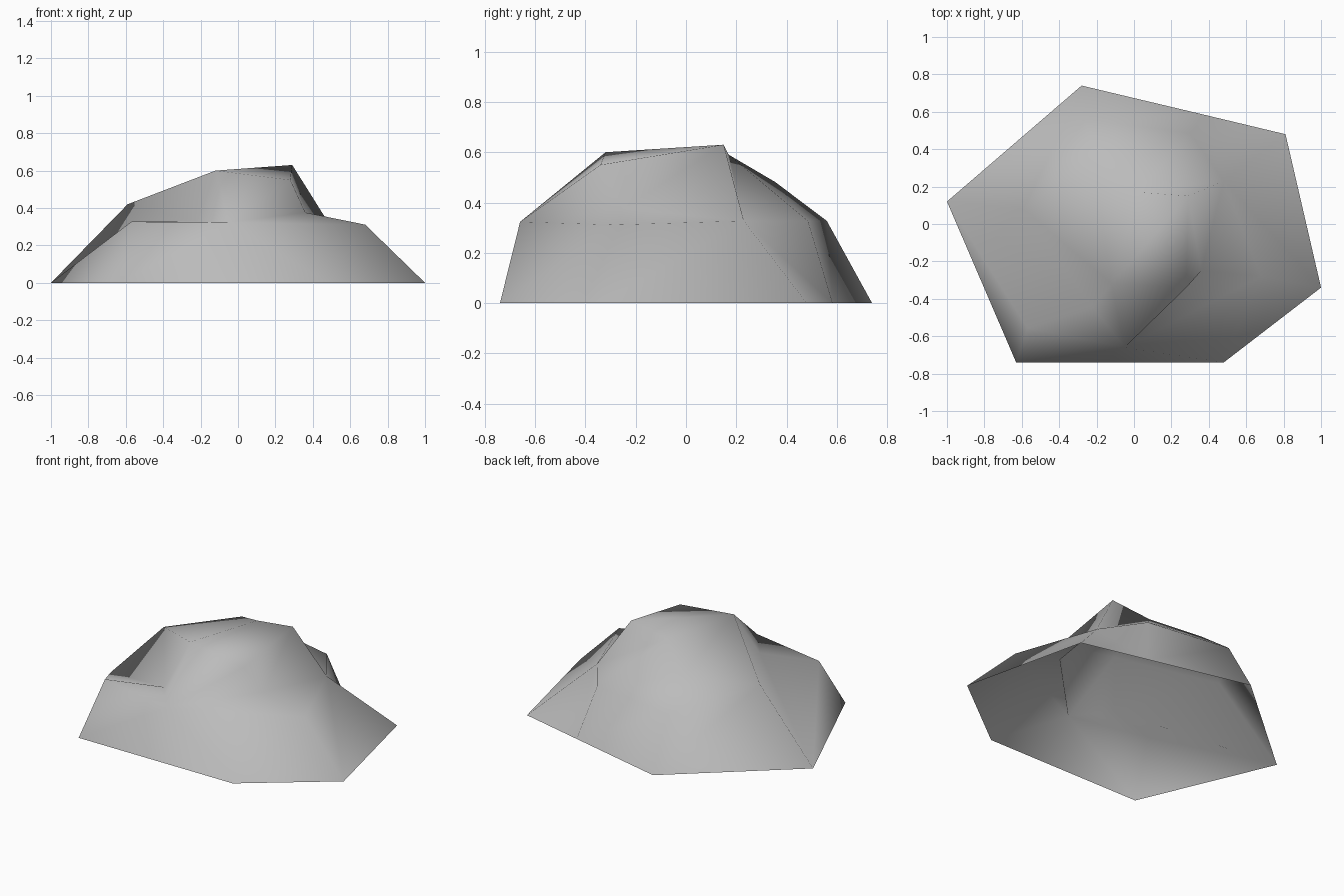
import bpy
import bmesh

default_cube = bpy.data.objects.get("Cube")
if default_cube:
    bpy.data.objects.remove(default_cube, do_unlink=True)

# One stone colour
stone = bpy.data.materials.new("grey_stone")
stone.use_nodes = True
stone_colour = (0.5, 0.5, 0.5, 1)
stone.diffuse_color = stone_colour
stone.node_tree.nodes["Principled BSDF"].inputs["Base Color"].default_value = stone_colour

bm = bmesh.new()


def corners(places):
    """Make one vertex for each named place."""
    return {name: bm.verts.new(co) for name, co in places.items()}


def fan(centre, rim, closed=False):
    """Fill triangles between a centre corner and a run of rim corners."""
    following = rim[1:] + rim[:1] if closed else rim[1:]
    for a, b in zip(rim, following):
        bm.faces.new((centre, a, b))


# Footprint corners on the ground, clockwise from the front
foot = corners({
    "southwest": (-.63, -.74, 0), "west": (-1, .12, 0),
    "north": (-.28, .74, 0), "northeast": (.38, .583, 0),
    "east": (.81, .48, 0), "southeast": (1, -.34, 0),
    "south": (.48, -.74, 0),
})

# Shoulder corners above the footprint
mid = corners({
    "southwest": (-.57, -.555, .327), "west": (-.59, .08, .42),
    "north": (-.26, .56, .327), "northeast": (.3, .485, .327),
    "east": (.48, .23, .327), "southeast": (.68, -.28, .311),
    "south": (-.05, -.66, .323),
})

# Inner ends of the two hollows
hollow = corners({"east": (.36, -.25, .376), "west": (-.22, -.445, .327)})

# Crown corners
top = corners({
    "west": (-.12, -.32, .6), "south": (.28, -.34, .55),
    "east": (.29, .15, .63), "northeast": (.02, .17, .59),
    "north": (-.22, .354, .482),
})

# Skirt panels between footprint and shoulder
for a, b in (("west", "north"), ("north", "northeast"), ("east", "southeast")):
    bm.faces.new((foot[b], foot[a], mid[a], mid[b]))
fan(foot["southwest"], [foot["west"], mid["southwest"]])
fan(mid["southeast"], [foot["southeast"], foot["south"]])

# Front buttress
fan(mid["south"], [mid["southwest"], foot["southwest"], foot["south"],
                   mid["southeast"], hollow["east"], top["south"],
                   top["west"], hollow["west"]], closed=True)

# West gully, east shelf and northeast fold
fan(hollow["west"], [mid["southwest"], foot["west"], mid["west"], top["west"]])
fan(hollow["east"], [mid["southeast"], mid["east"], top["east"], top["south"]])
fan(mid["east"], [foot["east"], foot["northeast"], mid["northeast"],
                  top["northeast"], top["east"]])

# North slope and crown
fan(top["north"], [top["northeast"], mid["northeast"], mid["north"],
                   mid["west"], top["west"]], closed=True)
fan(top["west"], [top["south"], top["east"], top["northeast"]])

# Smooth shell with outward normals, open underneath
bmesh.ops.recalc_face_normals(bm, faces=bm.faces[:])
bm.normal_update()
if sum(f.normal.z * f.calc_area() for f in bm.faces) < 0:
    bmesh.ops.reverse_faces(bm, faces=bm.faces[:])
for f in bm.faces:
    f.smooth = True

mesh = bpy.data.meshes.new("rock")
bm.to_mesh(mesh)
bm.free()
mesh.materials.append(stone)
bpy.context.collection.objects.link(bpy.data.objects.new("rock", mesh))
